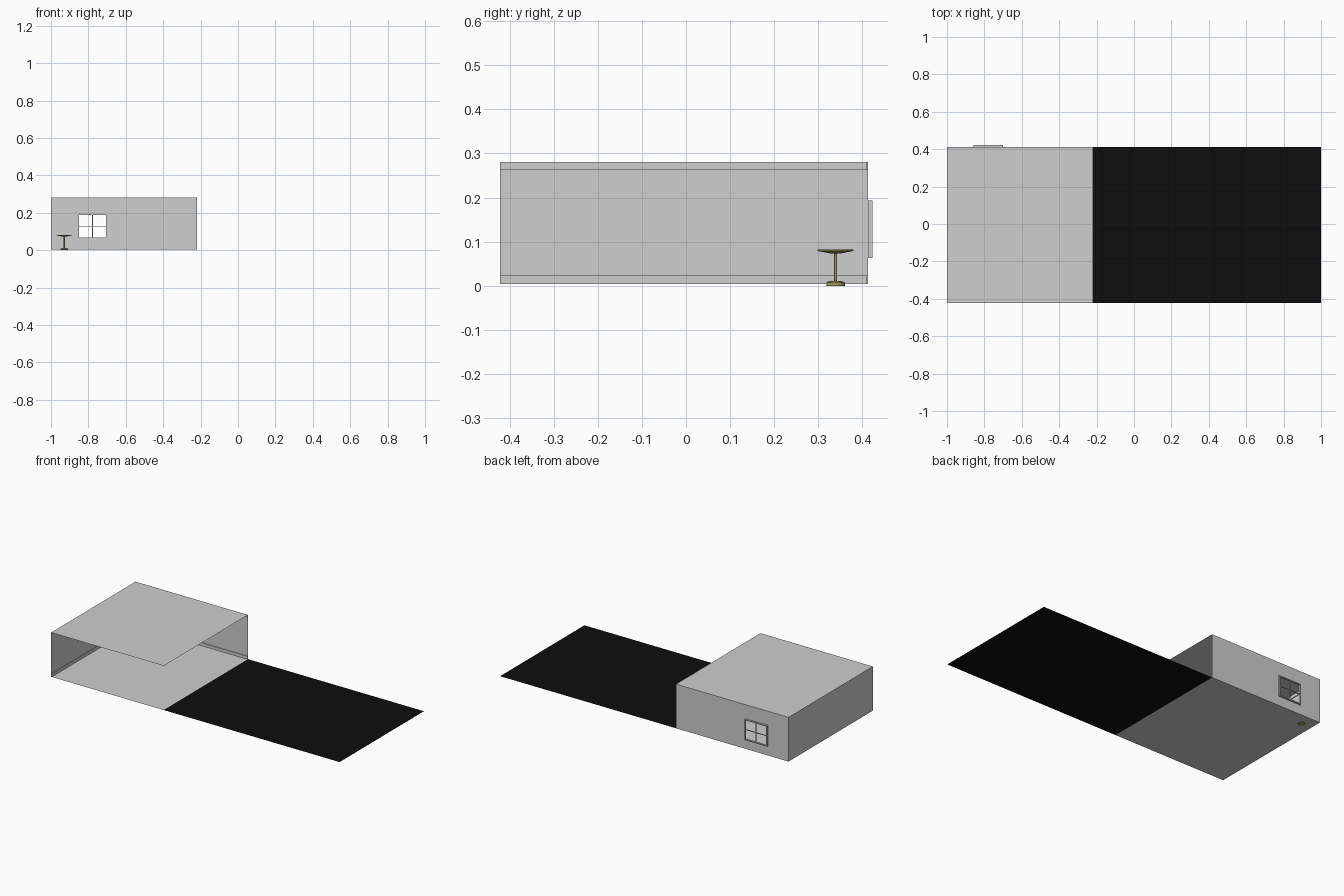
import bpy, bmesh, math

if "Cube" in bpy.data.objects:
    bpy.data.objects.remove(bpy.data.objects["Cube"])

def material(name, rgb):
    m = bpy.data.materials.new(name)
    m.diffuse_color = (*rgb, 1)
    m.use_nodes = True
    m.node_tree.nodes["Principled BSDF"].inputs["Base Color"].default_value = m.diffuse_color
    return m

GREY = material("wall grey", (0.62, 0.62, 0.62))
BLACK = material("ground black", (0.004, 0.004, 0.004))
OLIVE = material("table olive", (0.36, 0.33, 0.12))

X0, X1, X2 = -1.0, -0.22, 1.0      # left wall, room edge, ground edge
Y0, Y1 = -0.422, 0.413             # open front, back wall
Z0, Z1 = 0.004, 0.281              # floor, ceiling

def finish(bm, name, mat):
    mesh = bpy.data.meshes.new(name)
    bm.to_mesh(mesh)
    bm.free()
    mesh.materials.append(mat)
    ob = bpy.data.objects.new(name, mesh)
    bpy.context.collection.objects.link(ob)
    return ob

def panel(name, corners, mat):
    bm = bmesh.new()
    bm.faces.new([bm.verts.new(c) for c in corners])
    return finish(bm, name, mat)

def flat(name, xa, xb, z, mat):
    return panel(name, [(xa, Y0, z), (xb, Y0, z), (xb, Y1, z), (xa, Y1, z)], mat)

def boxes(name, ranges, mat):
    bm = bmesh.new()
    for (xa, xb), (ya, yb), (za, zb) in ranges:
        for v in bmesh.ops.create_cube(bm, size=1)["verts"]:
            v.co = (xa if v.co.x < 0 else xb, ya if v.co.y < 0 else yb,
                    za if v.co.z < 0 else zb)
    return finish(bm, name, mat)

# Floor, ceiling, outside ground and left wall
flat("floor", X0, X1, Z0, GREY)
flat("ceiling", X0, X1, Z1, GREY)
flat("ground", X1, X2, Z0, BLACK)
panel("left_wall", [(X0, Y0, Z0), (X0, Y0, Z1), (X0, Y1, Z1), (X0, Y1, Z0)], GREY)

# Back wall: a three by three grid with the middle cell left open
WX0, WX1, WZ0, WZ1 = -0.853, -0.704, 0.066, 0.190
bm = bmesh.new()
xs, zs = (X0, WX0, WX1, X1), (Z0, WZ0, WZ1, Z1)
grid = [[bm.verts.new((x, Y1, z)) for z in zs] for x in xs]
for i in range(3):
    for j in range(3):
        if (i, j) != (1, 1):
            bm.faces.new([grid[i][j], grid[i][j + 1], grid[i + 1][j + 1], grid[i + 1][j]])
finish(bm, "back_wall", GREY)

# Skirting and crown trim along both walls
H, D = 0.019, 0.004
for name, za, zb in (("skirting", Z0, Z0 + H), ("crown_trim", Z1 - H, Z1)):
    boxes(name, [((X0, X0 + D), (Y0, Y1), (za, zb)),
                 ((X0 + D, X1), (Y1 - D, Y1), (za, zb))], GREY)

# Window frame standing off the outside of the back wall
T = 0.006
yr = (Y1, 0.4225)
fx0, fx1, fz0, fz1 = WX0 - 0.004, WX1 + 0.004, WZ0 - 0.003, WZ1 + 0.003
boxes("window_frame", [
    ((fx0, fx0 + T), yr, (fz0, fz1)), ((fx1 - T, fx1), yr, (fz0, fz1)),
    ((fx0 + T, fx1 - T), yr, (fz0, fz0 + T)), ((fx0 + T, fx1 - T), yr, (fz1 - T, fz1))], GREY)
cx, cz, b = (WX0 + WX1) / 2, (WZ0 + WZ1) / 2, 0.002
yb = (0.416, 0.420)
boxes("window_bars", [((cx - b, cx + b), yb, (fz0 + T, fz1 - T)),
                      ((fx0 + T, fx1 - T), yb, (cz - b, cz + b))], GREY)

# Round pedestal table: one lathed profile
profile = [(0, 0), (0.021, 0), (0.021, 0.007), (0.017, 0.010), (0.003, 0.011),
           (0.003, 0.073), (0.010, 0.073), (0.041, 0.079), (0.041, 0.082), (0, 0.082)]
bm = bmesh.new()
vs = [bm.verts.new((r, 0, z)) for r, z in profile]
es = [bm.edges.new(p) for p in zip(vs, vs[1:])]
bmesh.ops.spin(bm, geom=vs + es, axis=(0, 0, 1), cent=(0, 0, 0), steps=32, angle=math.tau)
bmesh.ops.remove_doubles(bm, verts=bm.verts, dist=1e-5)
bmesh.ops.recalc_face_normals(bm, faces=bm.faces)
table = finish(bm, "pedestal_table", OLIVE)
table.location = (-0.929, 0.339, 0)
bpy.context.view_layer.objects.active = table
table.select_set(True)
bpy.ops.object.shade_smooth_by_angle()
